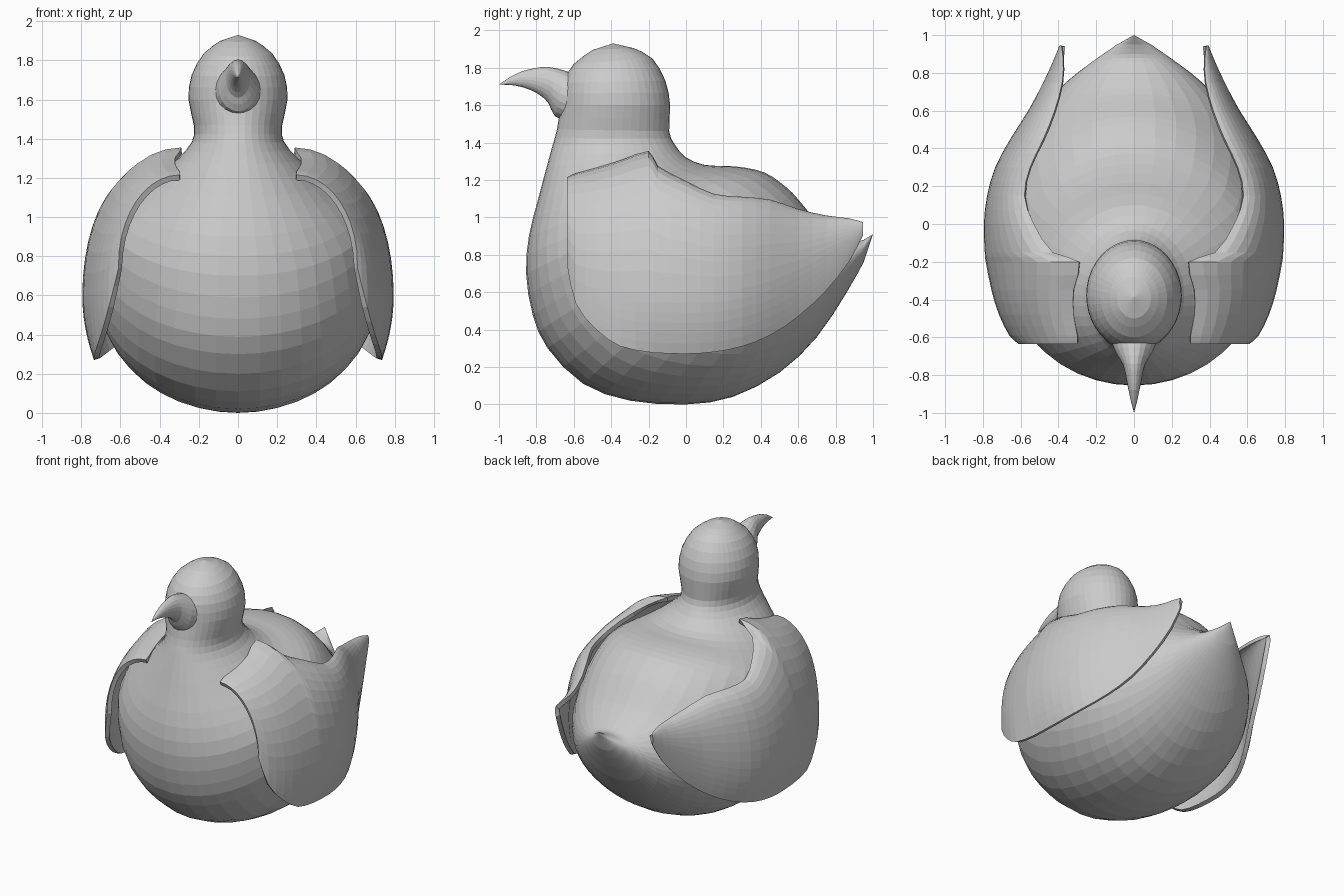
import bpy, bmesh, math


def spline(rows, steps):
    """Catmull-Rom refinement of a list of number tuples."""
    out = []
    for i in range(len(rows) - 1):
        p0, p1 = rows[max(i - 1, 0)], rows[i]
        p2, p3 = rows[i + 1], rows[min(i + 2, len(rows) - 1)]
        for k in range(steps):
            t = k / steps
            out.append([0.5 * (2 * b + (c - a) * t + (2 * a - 5 * b + 4 * c - d) * t * t
                               + (3 * b - a - 3 * c + d) * t ** 3)
                        for a, b, c, d in zip(p0, p1, p2, p3)])
    out.append(list(rows[-1]))
    return out


def finish(bm, name, fix_normals=True):
    if fix_normals:
        bmesh.ops.recalc_face_normals(bm, faces=bm.faces[:])
    me = bpy.data.meshes.new(name)
    bm.to_mesh(me)
    bm.free()
    ob = bpy.data.objects.new(name, me)
    bpy.context.collection.objects.link(ob)
    return ob


def loft(name, rows, sides, start=None, end=None, steps=2):
    """Elliptical rings, each spanning two side-view points, with half width w."""
    bm = bmesh.new()
    rings = []
    for ay, az, by, bz, w in spline(rows, steps):
        ring = []
        for k in range(sides):
            t = 2 * math.pi * k / sides
            c = (1 + math.cos(t)) / 2
            ring.append(bm.verts.new((w * math.sin(t), by + (ay - by) * c, bz + (az - bz) * c)))
        rings.append(ring)
    for r, s in zip(rings, rings[1:]):
        for k in range(sides):
            n = (k + 1) % sides
            bm.faces.new((r[k], r[n], s[n], s[k]))
    for ring, pole in ((rings[0], start), (rings[-1], end)):
        if pole:
            v = bm.verts.new((0, *pole))
            for k in range(sides):
                bm.faces.new((ring[k], ring[(k + 1) % sides], v))
        else:
            bm.faces.new(ring)
    return finish(bm, name)


# Body and head: rings fan from crown, down the neck and round to the tail
body = [
    (-0.50, 1.895, -0.28, 1.905, 0.09),
    (-0.60, 1.82, -0.18, 1.85, 0.175),
    (-0.655, 1.72, -0.11, 1.73, 0.237),
    (-0.67, 1.60, -0.085, 1.60, 0.253),
    (-0.69, 1.47, -0.09, 1.46, 0.225),
    (-0.715, 1.38, -0.06, 1.39, 0.235),
    (-0.745, 1.27, 0.0, 1.32, 0.31),
    (-0.79, 1.10, 0.10, 1.28, 0.43),
    (-0.84, 0.90, 0.22, 1.275, 0.56),
    (-0.855, 0.70, 0.32, 1.265, 0.66),
    (-0.82, 0.48, 0.42, 1.24, 0.70),
    (-0.74, 0.30, 0.50, 1.19, 0.72),
    (-0.55, 0.11, 0.57, 1.13, 0.72),
    (-0.30, 0.02, 0.63, 1.06, 0.69),
    (0.00, 0.00, 0.69, 0.99, 0.63),
    (0.25, 0.04, 0.75, 0.94, 0.54),
    (0.50, 0.17, 0.81, 0.90, 0.43),
    (0.70, 0.36, 0.86, 0.87, 0.31),
    (0.86, 0.60, 0.90, 0.865, 0.19),
    (0.95, 0.76, 0.95, 0.88, 0.09),
]
loft("body", body, 40, start=(-0.39, 1.93), end=(1.0, 0.91))

# Beak
beak = [
    (-0.58, 1.76, -0.60, 1.50, 0.13),
    (-0.65, 1.785, -0.70, 1.54, 0.10),
    (-0.74, 1.805, -0.735, 1.61, 0.062),
    (-0.81, 1.797, -0.79, 1.66, 0.045),
    (-0.88, 1.78, -0.87, 1.695, 0.03),
    (-0.95, 1.745, -0.94, 1.708, 0.015),
]
loft("beak", beak, 20, end=(-1.0, 1.71))

# Wings: columns of y, lower edge (z, x), widest point (z, x), upper edge (z, x)
wing = [
    (-0.635, 0.74, 0.61, 0.76, 0.61, 1.215, 0.30),
    (-0.59, 0.54, 0.66, 0.66, 0.66, 1.235, 0.30),
    (-0.48, 0.40, 0.70, 0.62, 0.715, 1.265, 0.32),
    (-0.35, 0.31, 0.73, 0.60, 0.755, 1.305, 0.32),
    (-0.20, 0.28, 0.735, 0.60, 0.785, 1.355, 0.29),
    (-0.15, 0.275, 0.735, 0.60, 0.79, 1.275, 0.43),
    (0.00, 0.27, 0.735, 0.60, 0.795, 1.195, 0.53),
    (0.15, 0.28, 0.72, 0.60, 0.778, 1.125, 0.58),
    (0.30, 0.31, 0.68, 0.62, 0.735, 1.11, 0.55),
    (0.45, 0.37, 0.61, 0.66, 0.655, 1.095, 0.48),
    (0.60, 0.47, 0.53, 0.72, 0.56, 1.045, 0.42),
    (0.75, 0.61, 0.465, 0.80, 0.48, 1.01, 0.38),
    (0.87, 0.76, 0.415, 0.87, 0.425, 0.995, 0.375),
    (0.945, 0.90, 0.39, 0.935, 0.395, 0.975, 0.385),
]
bm = bmesh.new()
cols = []
for y, zb, xb, zm, xm, zt, xt in spline(wing, 2):
    col = []
    for k in range(6):
        s = 1 - k / 6
        col.append(bm.verts.new((xb + (xm - xb) * (1 - s * s), y, zm + (zb - zm) * s)))
    for k in range(11):
        a = math.pi / 2 * k / 10
        col.append(bm.verts.new((xt + (xm - xt) * math.cos(a), y, zm + (zt - zm) * math.sin(a))))
    cols.append(col)
for c, d in zip(cols, cols[1:]):
    for j in range(len(c) - 1):
        bm.faces.new((c[j], d[j], d[j + 1], c[j + 1]))
wings = finish(bm, "wings", fix_normals=False)
shell = wings.modifiers.new("thickness", 'SOLIDIFY')
shell.thickness = 0.03
shell.offset = -1
wings.modifiers.new("mirror", 'MIRROR')
